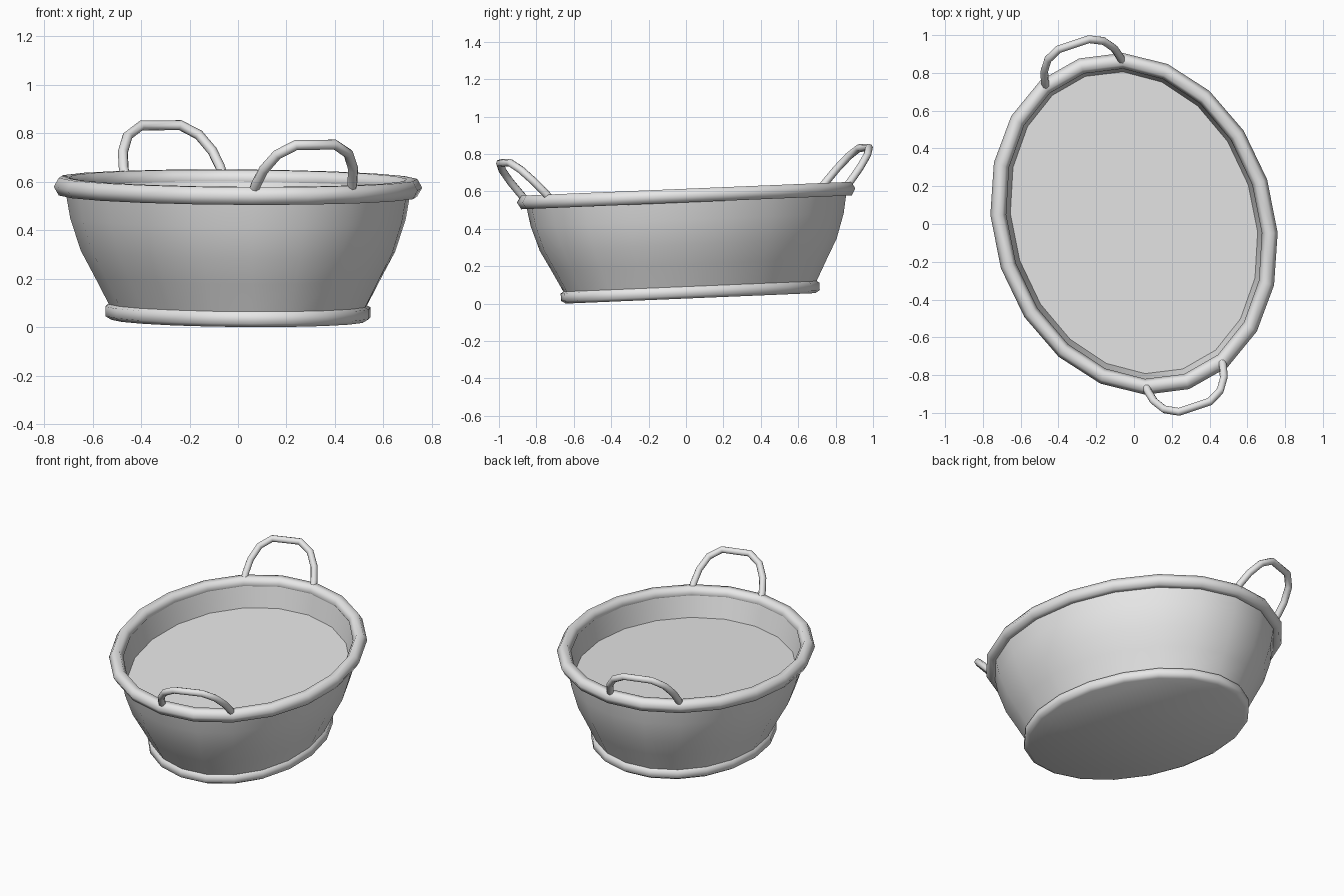
import bpy, bmesh
from math import sin, cos, pi, radians
from mathutils import Matrix

cube = bpy.data.objects.get("Cube")
if cube:
    bpy.data.objects.remove(cube, do_unlink=True)

SIDES = 20
STRETCH = 0.18      # how much longer the oval is than wide (semi-axis)

# The whole tub is turned and slightly tipped
POSE = (Matrix.Translation((0, 0.024, 0.028))
        @ Matrix.Rotation(radians(2.4), 4, 'X')
        @ Matrix.Rotation(radians(18.4), 4, 'Z'))

grey = bpy.data.materials.new("plain_grey")
grey.use_nodes = True
COLOUR = (0.8, 0.8, 0.8, 1)
grey.diffuse_color = COLOUR
grey.node_tree.nodes["Principled BSDF"].inputs["Base Color"].default_value = COLOUR


def add_object(name, mesh, matrix, angle):
    """Link a mesh as a smooth part, keeping edges above the angle sharp."""
    mesh.materials.clear()
    mesh.materials.append(grey)
    mesh.polygons.foreach_set("use_smooth", [True] * len(mesh.polygons))
    mesh.set_sharp_from_angle(angle=radians(angle))
    obj = bpy.data.objects.new(name, mesh)
    bpy.context.collection.objects.link(obj)
    obj.matrix_world = matrix
    return obj


def oval_loft(name, profile, closed=False, cap_first=False, cap_last=False, angle=40):
    """Sweep a (half width, height) profile round the oval."""
    bm = bmesh.new()
    rings = []
    for width, z in profile:
        rings.append([bm.verts.new((width * sin(2 * pi * i / SIDES),
                                    (width + STRETCH) * cos(2 * pi * i / SIDES), z))
                      for i in range(SIDES)])
    pairs = list(zip(rings, rings[1:]))
    if closed:
        pairs.append((rings[-1], rings[0]))
    for low, high in pairs:
        for i in range(SIDES):
            j = (i + 1) % SIDES
            bm.faces.new((low[j], low[i], high[i], high[j]))
    if cap_first:
        bm.faces.new(rings[0])
    if cap_last:
        bm.faces.new(rings[-1][::-1])
    bm.normal_update()
    mesh = bpy.data.meshes.new(name)
    bm.to_mesh(mesh)
    bm.free()
    return add_object(name, mesh, POSE, angle)


# Tub body: flared outer wall, then inner wall down to the flat inside
oval_loft("tub_body", [(0.508, 0.05), (0.575, 0.18), (0.632, 0.287), (0.675, 0.42),
                       (0.698, 0.55), (0.668, 0.55), (0.637, 0.41)], cap_last=True)

# Foot band with flat underside
oval_loft("foot_band", [(0.505, 0), (0.53, 0.015), (0.53, 0.055), (0.508, 0.068)],
          cap_first=True, angle=65)

# Rolled rim with a six-sided section
oval_loft("rolled_rim", [(0.701 + 0.042 * cos(k * pi / 3), 0.55 + 0.042 * sin(k * pi / 3))
                         for k in range(6)], closed=True, angle=70)


# Handles: arched tubes leaning outward from the rim ends
def handle(name, turn):
    half = [(0.212, -0.02), (0.21, 0.02), (0.195, 0.085), (0.155, 0.15), (0.085, 0.19)]
    arch = half + [(-x, h) for x, h in reversed(half)]
    curve = bpy.data.curves.new(name, 'CURVE')
    curve.dimensions = '3D'
    curve.bevel_depth = 0.021
    curve.bevel_resolution = 2
    curve.use_fill_caps = True
    spline = curve.splines.new('POLY')
    spline.points.add(len(arch) - 1)
    for point, (x, h) in zip(spline.points, arch):
        point.co = (x, 0.845 + 0.88 * h, 0.575 + h, 1)
    helper = bpy.data.objects.new(name + "_path", curve)
    bpy.context.collection.objects.link(helper)
    depsgraph = bpy.context.evaluated_depsgraph_get()
    mesh = bpy.data.meshes.new_from_object(helper.evaluated_get(depsgraph))
    bpy.data.objects.remove(helper, do_unlink=True)
    add_object(name, mesh, POSE @ Matrix.Rotation(turn, 4, 'Z'), 60)


handle("back_handle", 0)
handle("front_handle", pi)
